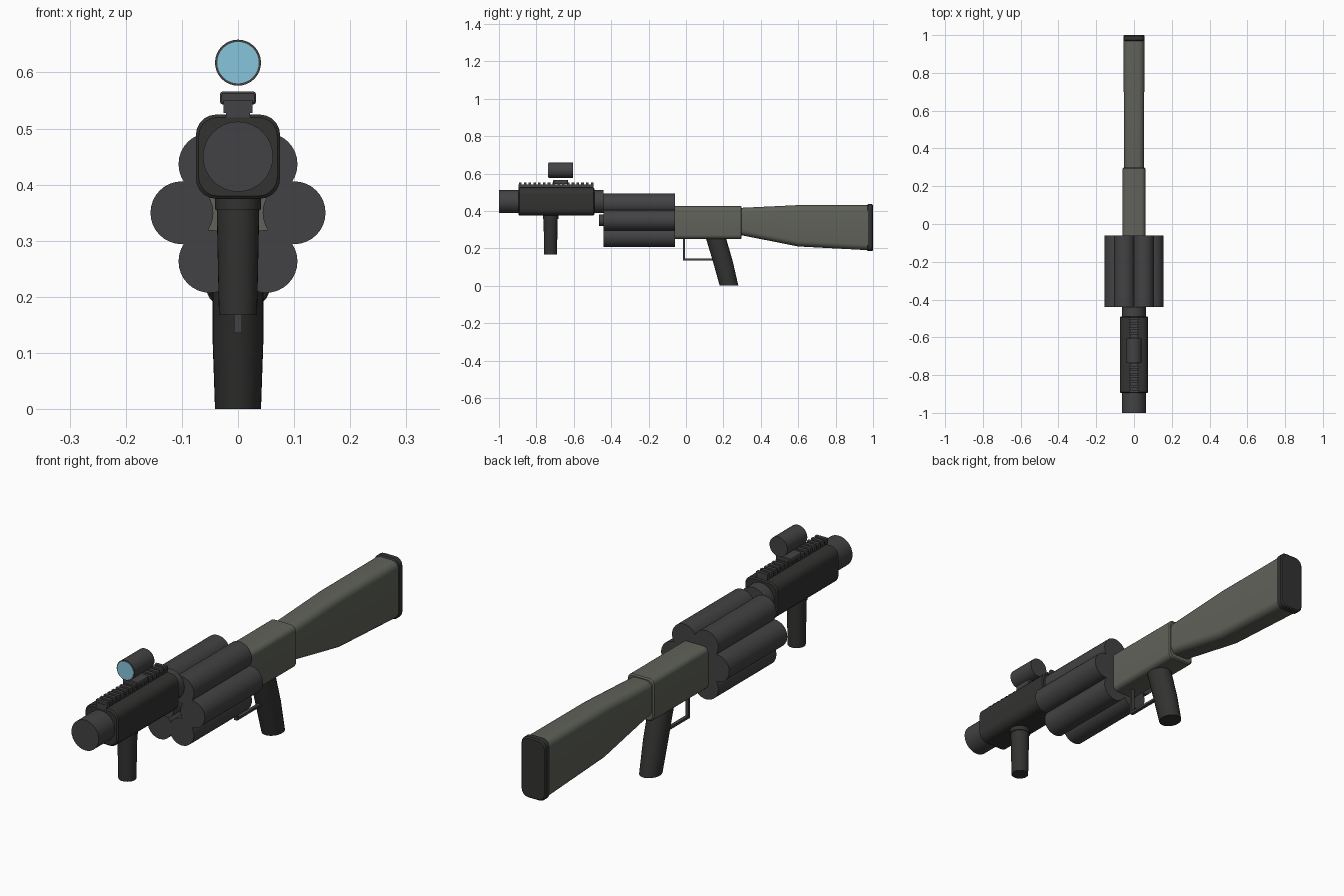
import bpy, bmesh
from math import sin, cos, pi, radians

if "Cube" in bpy.data.objects:
    bpy.data.objects.remove(bpy.data.objects["Cube"])


def material(name, rgb):
    m = bpy.data.materials.new(name)
    m.diffuse_color = (*rgb, 1)
    m.use_nodes = True
    m.node_tree.nodes["Principled BSDF"].inputs["Base Color"].default_value = m.diffuse_color
    return m


METAL = material("dark_metal", (0.055, 0.055, 0.058))
POLYMER = material("black_polymer", (0.032, 0.032, 0.031))
OLIVE = material("olive_furniture", (0.115, 0.122, 0.100))
GLASS = material("blue_glass", (0.24, 0.56, 0.72))


def loft(name, rings, mat, angle=30):
    """Skin a list of equally sized point rings and cap both ends."""
    bm = bmesh.new()
    loops = [[bm.verts.new(p) for p in ring] for ring in rings]
    n = len(loops[0])
    for a, b in zip(loops, loops[1:]):
        for i in range(n):
            j = (i + 1) % n
            bm.faces.new((a[i], a[j], b[j], b[i]))
    bm.faces.new(loops[0])
    bm.faces.new(loops[-1])
    bmesh.ops.recalc_face_normals(bm, faces=bm.faces)
    me = bpy.data.meshes.new(name)
    bm.to_mesh(me)
    bm.free()
    me.materials.append(mat)
    ob = bpy.data.objects.new(name, me)
    bpy.context.collection.objects.link(ob)
    bpy.ops.object.select_all(action='DESELECT')
    ob.select_set(True)
    bpy.context.view_layer.objects.active = ob
    bpy.ops.object.shade_smooth_by_angle(angle=radians(angle))
    return ob


def round_rect(y, z0, z1, hx, r, seg=5):
    """Rounded rectangle in the xz plane at depth y."""
    pts = []
    for k, (sx, zc) in enumerate([(1, z1 - r), (-1, z1 - r), (-1, z0 + r), (1, z0 + r)]):
        for i in range(seg + 1):
            a = (k + i / seg) * pi / 2
            pts.append((sx * (hx - r) + r * cos(a), y, zc + r * sin(a)))
    return pts


def body(name, y0, y1, z0, z1, hx, r, mat, ch=0.005):
    """Rounded bar along y with softened ends."""
    ends = [(y0, ch), (y0 + ch, 0), (y1 - ch, 0), (y1, ch)]
    return loft(name, [round_rect(y, z0 + c, z1 - c, hx - c, r - c * 0.5) for y, c in ends], mat)


def tube(name, x, z, r, y0, y1, mat, n=32):
    """Solid cylinder along y."""
    return loft(name, [[(x + r * cos(2 * pi * i / n), y, z + r * sin(2 * pi * i / n))
                        for i in range(n)] for y in (y0, y1)], mat)


def post(name, sections, mat, n=32):
    """Upright elliptical grip from (z, y centre, x radius, y radius)."""
    return loft(name, [[(rx * cos(2 * pi * i / n), yc + ry * sin(2 * pi * i / n), z)
                        for i in range(n)] for z, yc, rx, ry in sections], mat)


def box(name, x, y0, y1, z0, z1, mat):
    return loft(name, [[(-x, y, z0), (x, y, z0), (x, y, z1), (-x, y, z1)]
                       for y in (y0, y1)], mat)


# Barrel and handguard
tube("barrel", 0, 0.45, 0.0625, -1.0, -0.44, METAL)
body("handguard", -0.895, -0.49, 0.375, 0.525, 0.075, 0.036, POLYMER)

# Top rail with repeated teeth
box("rail_base", 0.021, -0.895, -0.495, 0.52, 0.54, METAL)
for i in range(16):
    y = -0.893 + i * 0.0256
    box("rail_tooth_%d" % (i + 1), 0.026, y, y + 0.014, 0.528, 0.551, METAL)

# Sight: mount, tube and lens
body("sight_mount", -0.71, -0.63, 0.543, 0.566, 0.032, 0.005, METAL, 0.003)
tube("sight_tube", 0, 0.6175, 0.041, -0.735, -0.605, METAL)
tube("sight_lens", 0, 0.6175, 0.037, -0.737, -0.733, GLASS)

# Foregrip with collar
post("foregrip", [(0.168, -0.724, 0.034, 0.034), (0.36, -0.724, 0.038, 0.038)], POLYMER)
post("foregrip_collar", [(0.356, -0.724, 0.041, 0.041), (0.38, -0.724, 0.041, 0.041)], POLYMER)

# Six chambers around a central axle
for i in range(6):
    a = i * pi / 3
    tube("chamber_%d" % (i + 1), 0.1 * cos(a), 0.35 + 0.1 * sin(a), 0.056, -0.44, -0.06, METAL)
tube("chamber_axle", 0, 0.35, 0.03, -0.465, -0.05, METAL)

# Receiver, stock and butt pad
body("receiver", -0.065, 0.298, 0.25, 0.425, 0.06, 0.022, OLIVE)
loft("stock", [round_rect(0.285, 0.272, 0.416, 0.052, 0.03),
               round_rect(0.6, 0.21, 0.431, 0.054, 0.03),
               round_rect(0.975, 0.19, 0.431, 0.055, 0.03)], OLIVE)
body("butt_pad", 0.968, 1.0, 0.185, 0.436, 0.056, 0.03, POLYMER)

# Raked pistol grip
post("pistol_grip", [(0.0, 0.23, 0.041, 0.050), (0.13, 0.197, 0.0455, 0.053),
                     (0.255, 0.16, 0.045, 0.054)], POLYMER)

# Trigger guard strap
box("trigger_guard_front", 0.007, -0.016, -0.006, 0.136, 0.255, METAL)
box("trigger_guard_bottom", 0.007, -0.016, 0.15, 0.136, 0.146, METAL)
